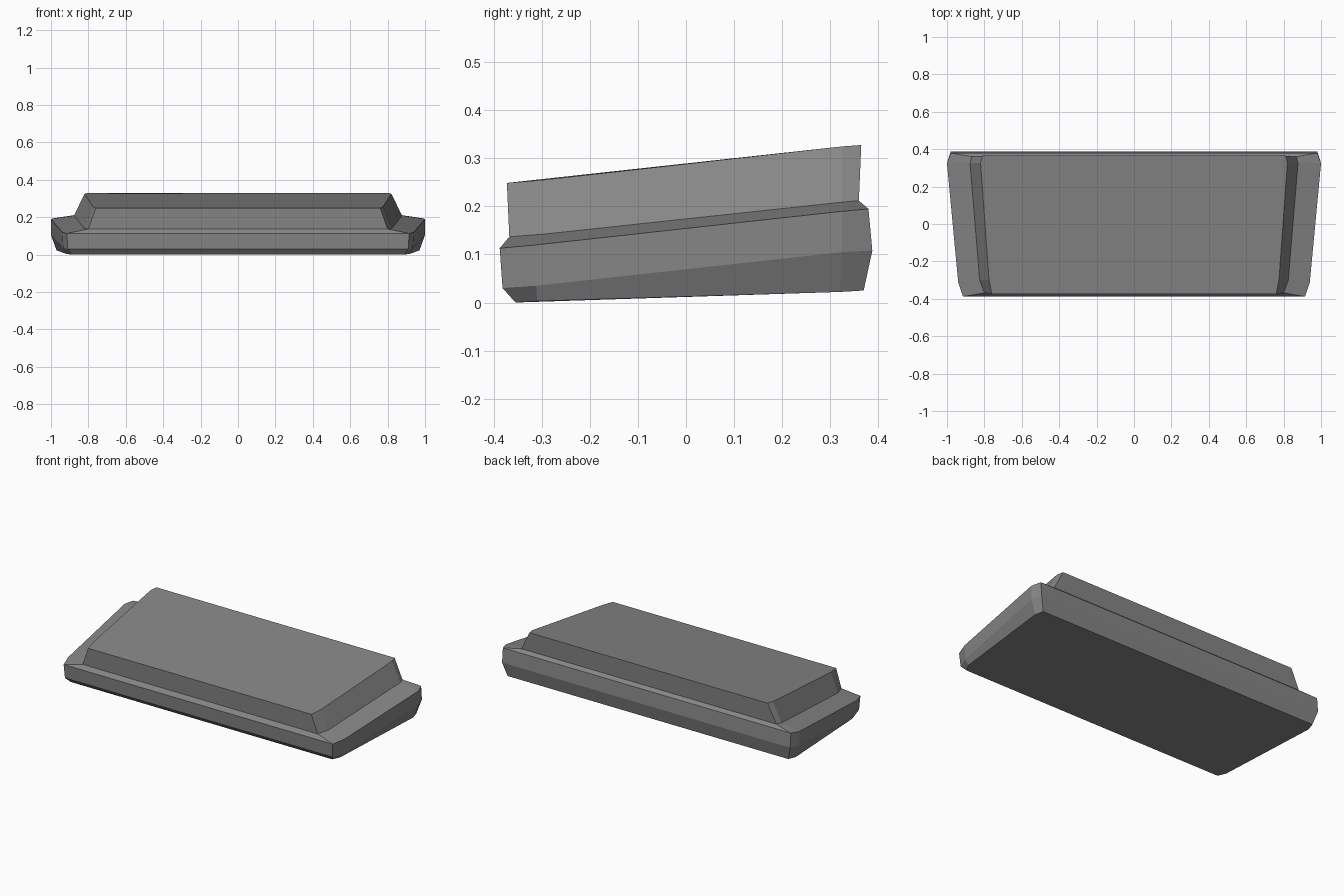
import bpy
import bmesh

cube = bpy.data.objects.get("Cube")
if cube:
    bpy.data.objects.remove(cube, do_unlink=True)

grey = bpy.data.materials.new("mid grey")
grey.use_nodes = True
colour = (0.24, 0.24, 0.24, 1)
grey.diffuse_color = colour
grey.node_tree.nodes["Principled BSDF"].inputs["Base Color"].default_value = colour


def stack(name, rings, cap_first, cap_last):
    """Skin mirrored half outlines, listed from the bottom up."""
    bm = bmesh.new()
    loops = []
    for half in rings:
        full = half + [(-x, y, z) for x, y, z in reversed(half)]
        loops.append([bm.verts.new(p) for p in full])
    for low, high in zip(loops, loops[1:]):
        n = len(low)
        for i in range(n):
            j = (i + 1) % n
            bm.faces.new((low[i], low[j], high[j], high[i]))
    if cap_first:
        bm.faces.new(list(reversed(loops[0])))
    if cap_last:
        bm.faces.new(loops[-1])
    mesh = bpy.data.meshes.new(name)
    bm.to_mesh(mesh)
    bm.free()
    mesh.materials.append(grey)
    obj = bpy.data.objects.new(name, mesh)
    bpy.context.collection.objects.link(obj)
    return obj


# Half outlines: front, front corner, back corner, back
underside = [(0.89, -0.355, 0.0), (0.915, -0.31, 0.003), (0.97, 0.32, 0.022), (0.955, 0.37, 0.025)]
lower_rim = [(0.91, -0.382, 0.03), (0.935, -0.312, 0.035), (1.0, 0.325, 0.105), (0.98, 0.388, 0.108)]
upper_rim = [(0.915, -0.388, 0.113), (0.94, -0.312, 0.12), (1.0, 0.325, 0.19), (0.98, 0.38, 0.195)]
step = [(0.80, -0.368, 0.137), (0.825, -0.3, 0.142), (0.877, 0.325, 0.209), (0.867, 0.36, 0.212)]
crown = [(0.76, -0.373, 0.249), (0.775, -0.3, 0.255), (0.82, 0.325, 0.325), (0.81, 0.365, 0.328)]

# Sloping base tray and the raised panel on it
stack("base_slab", [underside, lower_rim, upper_rim, step], True, False)
stack("raised_panel", [step, crown], False, True)
